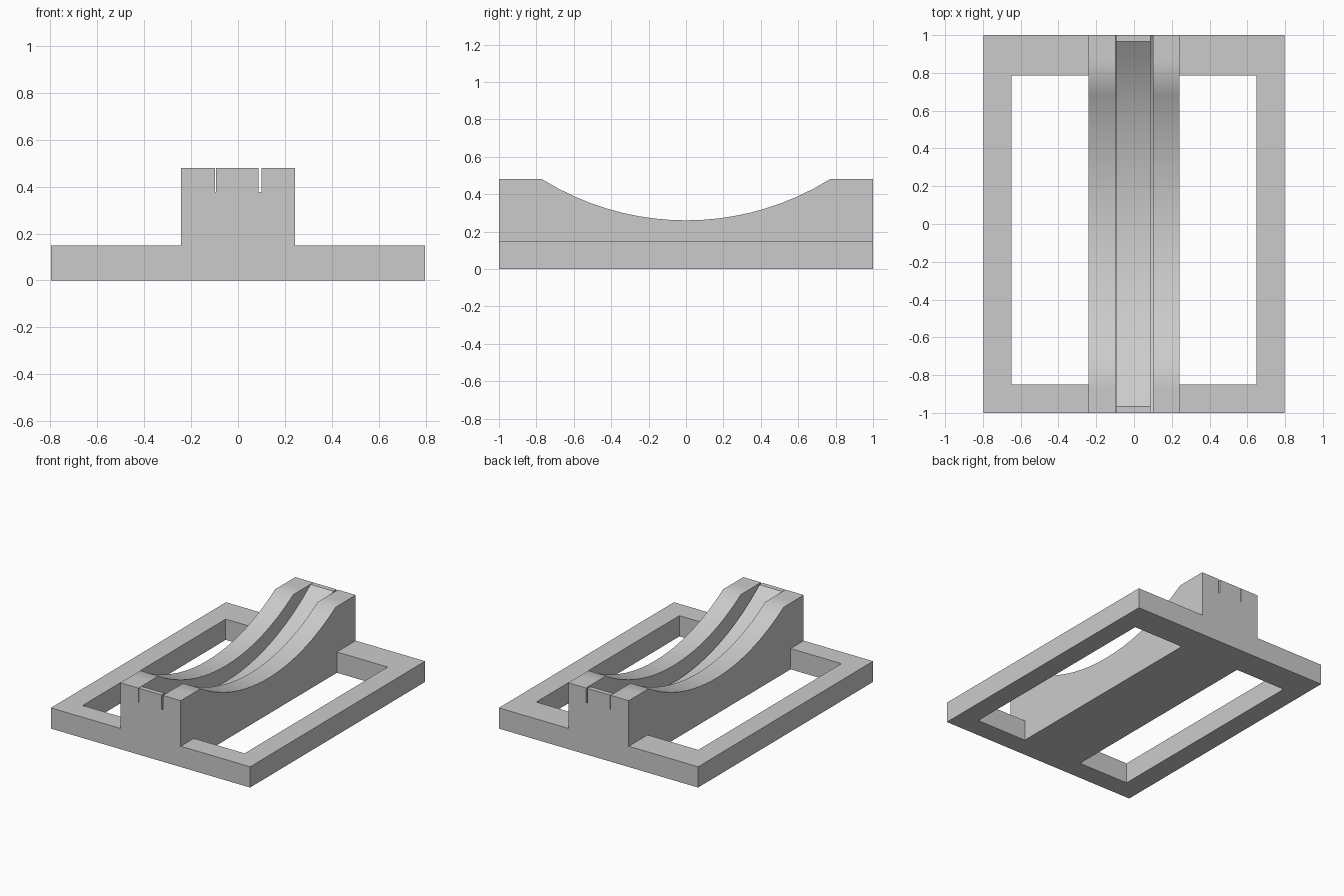
import bpy, bmesh, math

cube = bpy.data.objects.get("Cube")
if cube:
    bpy.data.objects.remove(cube, do_unlink=True)

grey = bpy.data.materials.new("plain_grey")
grey.use_nodes = True
grey.diffuse_color = (0.6, 0.6, 0.6, 1)
grey.node_tree.nodes["Principled BSDF"].inputs["Base Color"].default_value = (0.6, 0.6, 0.6, 1)

LENGTH = 1.0       # half length
BLOCK = 0.242      # half width of the middle block
TOP = 0.48         # flat top of the block
AXIS = 1.717       # height of the shared arc centre


def finish(bm, name):
    bmesh.ops.recalc_face_normals(bm, faces=bm.faces)
    mesh = bpy.data.meshes.new(name)
    bm.to_mesh(mesh)
    bm.free()
    mesh.materials.append(grey)
    obj = bpy.data.objects.new(name, mesh)
    bpy.context.collection.objects.link(obj)
    return obj


def arc(radius, y):
    return min(TOP, AXIS - math.sqrt(radius ** 2 - y ** 2))


# Middle block: a stepped cross-section lofted along y, each step on its own arc
def section(y):
    rail, strip, slot = arc(1.457, y), arc(1.569, y), arc(1.673, y)
    return [(-BLOCK, 0), (-BLOCK, rail), (-0.097, rail), (-0.097, slot),
            (-0.094, slot), (-0.094, strip), (0.088, strip), (0.088, slot),
            (0.1, slot), (0.1, rail), (BLOCK, rail), (BLOCK, 0)]


half = [0.77 * i / 9 for i in range(1, 10)] + [0.87, 0.965, LENGTH]
stations = [-y for y in reversed(half)] + [0] + half
bm = bmesh.new()
rings = [[bm.verts.new((x, y, z)) for x, z in section(y)] for y in stations]
for a, b in zip(rings, rings[1:]):
    for i in range(len(a)):
        j = (i + 1) % len(a)
        bm.faces.new((a[i], a[j], b[j], b[i]))
bm.faces.new(rings[0])
bm.faces.new(rings[-1])
block = finish(bm, "curved_channel_block")
bpy.ops.object.select_all(action="DESELECT")
block.select_set(True)
bpy.context.view_layer.objects.active = block
bpy.ops.object.shade_smooth_by_angle(angle=math.radians(34))


# Base frame: a U-shaped slab on each side of the block
def side_frame(name, side):
    xs = [side * x for x in (BLOCK, 0.648, 0.797)]
    ys = [-LENGTH, -0.85, 0.785, LENGTH]
    bm = bmesh.new()
    grid = [[bm.verts.new((x, y, 0)) for y in ys] for x in xs]
    for i in range(2):
        for j in range(3):
            if (i, j) != (0, 1):
                bm.faces.new((grid[i][j], grid[i + 1][j], grid[i + 1][j + 1], grid[i][j + 1]))
    grown = bmesh.ops.extrude_face_region(bm, geom=bm.faces[:])["geom"]
    bmesh.ops.translate(bm, vec=(0, 0, 0.15),
                        verts=[v for v in grown if isinstance(v, bmesh.types.BMVert)])
    return finish(bm, name)


side_frame("left_base_frame", 1)
side_frame("right_base_frame", -1)
